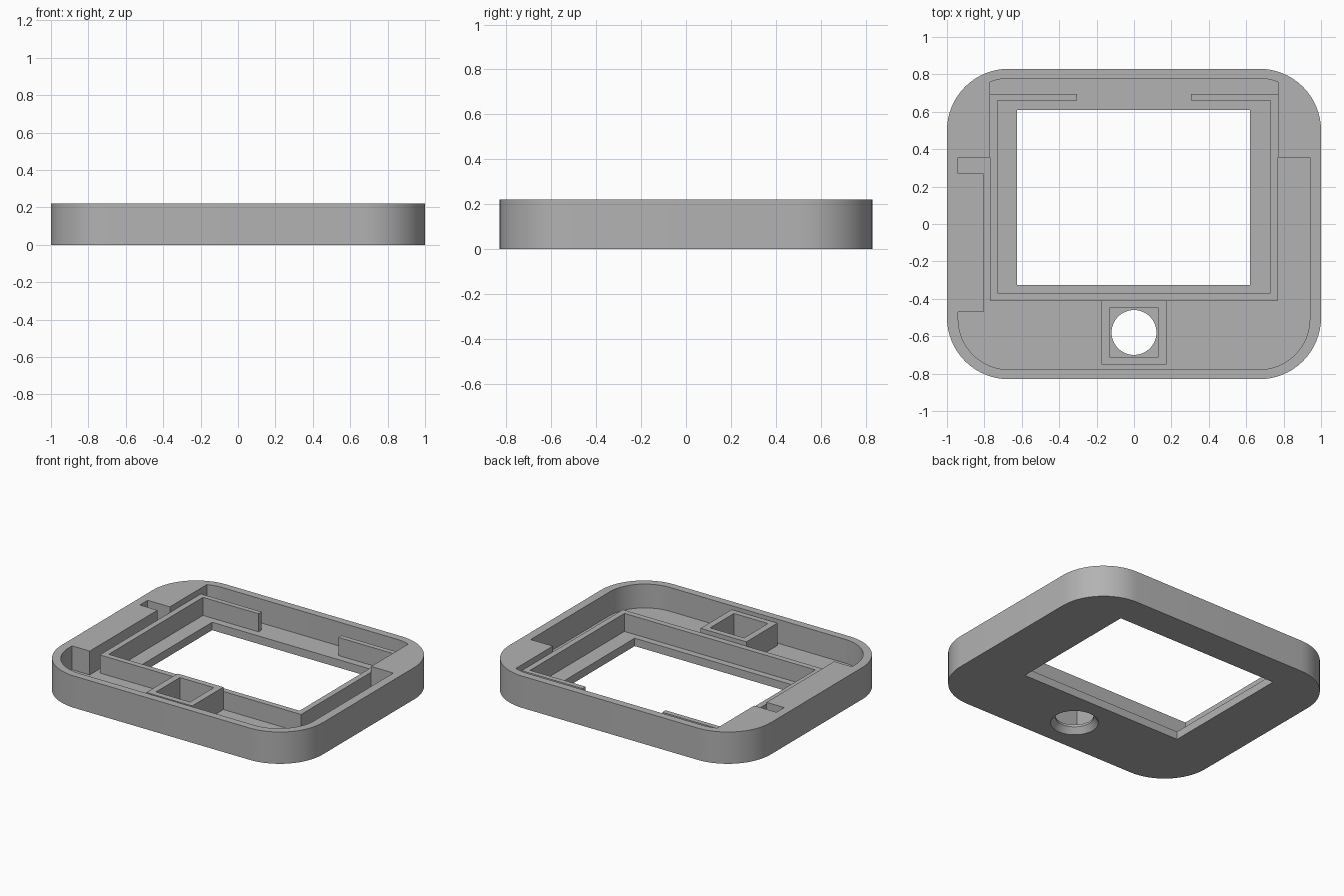
import bpy, bmesh
from math import sin, cos, pi, radians

cube = bpy.data.objects.get("Cube")
if cube:
    bpy.data.objects.remove(cube, do_unlink=True)

HEIGHT, FLOOR, WALL_TOP, BOX_TOP = 0.22, 0.055, 0.18, 0.21

grey = bpy.data.materials.new("plain grey")
grey.use_nodes = True
grey.diffuse_color = (0.45, 0.45, 0.45, 1)
grey.node_tree.nodes["Principled BSDF"].inputs["Base Color"].default_value = (0.45, 0.45, 0.45, 1)


def prism(name, points, z0, z1, top_points=None):
    """Solid between a bottom outline and a matching top outline."""
    bm = bmesh.new()
    low = [bm.verts.new((x, y, z0)) for x, y in points]
    high = [bm.verts.new((x, y, z1)) for x, y in (top_points or points)]
    bm.faces.new(low[::-1])
    bm.faces.new(high)
    for i in range(len(low)):
        j = (i + 1) % len(low)
        bm.faces.new((low[i], low[j], high[j], high[i]))
    mesh = bpy.data.meshes.new(name)
    bm.to_mesh(mesh)
    bm.free()
    mesh.materials.append(grey)
    obj = bpy.data.objects.new(name, mesh)
    bpy.context.collection.objects.link(obj)
    return obj


def block(name, x0, x1, y0, y1, z0, z1):
    return prism(name, [(x0, y0), (x1, y0), (x1, y1), (x0, y1)], z0, z1)


def rounded(hx, hy, r, steps=16):
    """Outline of a rectangle with round corners."""
    pts = []
    for k, (sx, sy) in enumerate([(1, 1), (-1, 1), (-1, -1), (1, -1)]):
        for i in range(steps + 1):
            a = (k + i / steps) * pi / 2
            pts.append((sx * (hx - r) + r * cos(a), sy * (hy - r) + r * sin(a)))
    return pts


def circle(r, cy, n=48):
    return [(r * cos(2 * pi * i / n), cy + r * sin(2 * pi * i / n)) for i in range(n)]


def combine(target, tool, operation="DIFFERENCE"):
    """Apply a boolean and discard the tool."""
    mod = target.modifiers.new("cut", "BOOLEAN")
    mod.operation, mod.solver, mod.object = operation, "EXACT", tool
    bpy.context.view_layer.objects.active = target
    bpy.ops.object.modifier_apply(modifier=mod.name)
    bpy.data.objects.remove(tool, do_unlink=True)


# Cavity shape, leaving the back corners and the side ledge solid
cavity = prism("cavity", rounded(0.94, 0.778, 0.27), FLOOR, 0.4)
for s in (-1, 1):
    xs = sorted((s * 0.77, s * 1.2))
    combine(cavity, block("corner_fill", *xs, 0.355, 1, -0.1, 0.5))
combine(cavity, block("side_fill", -1.2, -0.805, -0.47, 0.27, -0.1, 0.5))

# Outer tray with its window and countersunk button hole
tray = prism("tray", rounded(1, 0.83, 0.33), 0, HEIGHT)
combine(tray, cavity)
combine(tray, block("window", -0.625, 0.62, -0.325, 0.61, -0.1, 0.3))
combine(tray, prism("button_hole", circle(0.12, -0.58), -0.1, 0.3))
combine(tray, prism("countersink", circle(0.165, -0.58), -0.02, 0.04, circle(0.12, -0.58)))

# Low wall around the window, open in the middle of the back
frame = block("inner_frame", -0.77, 0.77, -0.41, 0.695, FLOOR - 0.01, WALL_TOP)
combine(frame, block("frame_inside", -0.73, 0.73, -0.37, 0.66, -0.1, 0.4))
combine(frame, block("frame_gap", -0.305, 0.305, 0.5, 0.9, -0.1, 0.4))

# Square box around the button hole
box = block("button_box", -0.175, 0.175, -0.75, -0.41, FLOOR - 0.01, BOX_TOP)
combine(box, block("box_inside", -0.13, 0.13, -0.71, -0.45, -0.1, 0.4))

# Smooth the round corners, keep edges sharp
for obj in (tray, frame, box):
    bpy.ops.object.select_all(action="DESELECT")
    obj.select_set(True)
    bpy.context.view_layer.objects.active = obj
    bpy.ops.object.shade_smooth_by_angle(angle=radians(30))
